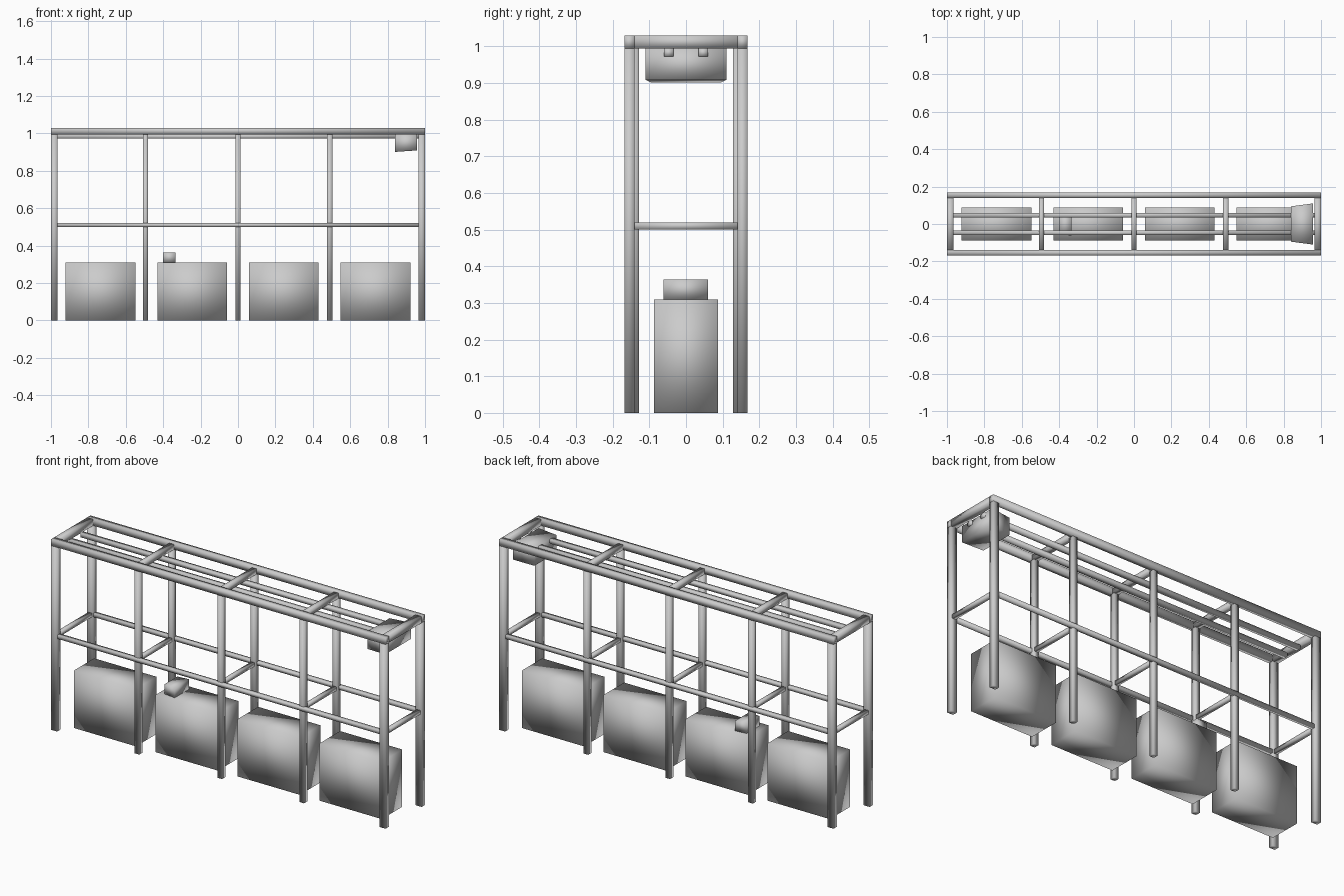
import bpy

cube = bpy.data.objects.get("Cube")
if cube:
    bpy.data.objects.remove(cube, do_unlink=True)

grey = bpy.data.materials.new("plain_grey")
grey.use_nodes = True
colour = (0.6, 0.6, 0.6, 1)
grey.diffuse_color = colour
grey.node_tree.nodes["Principled BSDF"].inputs["Base Color"].default_value = colour


def box(name, x, y, z, taper=1.0, lift=0.0):
    """Box between ranges; taper narrows the -x end, lift raises the +x underside."""
    bpy.ops.mesh.primitive_cube_add(size=1)
    ob = bpy.context.object
    ob.name = ob.data.name = name
    for v in ob.data.vertices:
        px, py, pz = (c + 0.5 for c in v.co)
        width = 1 if px > 0.5 else taper
        mid = (y[0] + y[1]) / 2
        v.co = (x[0] + px * (x[1] - x[0]),
                mid + (py - 0.5) * (y[1] - y[0]) * width,
                z[0] + pz * (z[1] - z[0]) + (lift if px > 0.5 and pz < 0.5 else 0))
    ob.data.materials.append(grey)
    bpy.ops.object.shade_smooth()
    return ob


def around(c, width):
    return (c - width / 2, c + width / 2)


L, W, TOP, BEAM = 1.0, 0.168, 1.03, 0.995   # half length, half depth, heights
BAYS = (-0.495, 0, 0.49)
SHELF = (0.5, 0.52)

# Long members and posts on the front and back
for side, s in (("front", -1), ("back", 1)):
    box(side + "_top_rail", (-L, L), around(s * 0.154, 0.028), (BEAM, TOP))
    box(side + "_middle_rail", (-0.965, 0.965), around(s * 0.154, 0.022), SHELF)
    box(side + "_hanging_track", (-0.965, 0.965), around(s * 0.047, 0.025), (0.972, 0.994))
    for end, e in (("right", -1), ("left", 1)):
        box(f"{side}_{end}_corner_post", around(e * 0.982, 0.036),
            around(s * 0.154, 0.028), (0, BEAM))
    for x in BAYS:
        box(side + "_bay_post", around(x, 0.028), around(s * 0.142, 0.028), (0, BEAM))

# Cross members joining front and back
for end, e in (("right", -1), ("left", 1)):
    box(end + "_top_end_rail", around(e * 0.982, 0.036), (-0.14, 0.14), (BEAM, TOP))
    box(end + "_middle_end_rail", around(e * 0.982, 0.022), (-0.142, 0.142), SHELF)
for x in BAYS:
    box("top_crossbar", around(x, 0.028), (-0.142, 0.142), (BEAM, 1.023))
    box("middle_crossbar", around(x, 0.02), (-0.142, 0.142), SHELF)

# Storage bins, the small block on one of them, and the hung housing
for x in (-0.735, -0.245, 0.245, 0.735):
    box("storage_bin", around(x, 0.372), (-0.087, 0.087), (0, 0.31))
box("small_block", (-0.4, -0.335), (-0.062, 0.06), (0.309, 0.364), taper=0.88)
box("hanging_housing", (0.84, 0.958), (-0.11, 0.11), (0.901, BEAM), taper=0.86, lift=0.008)
